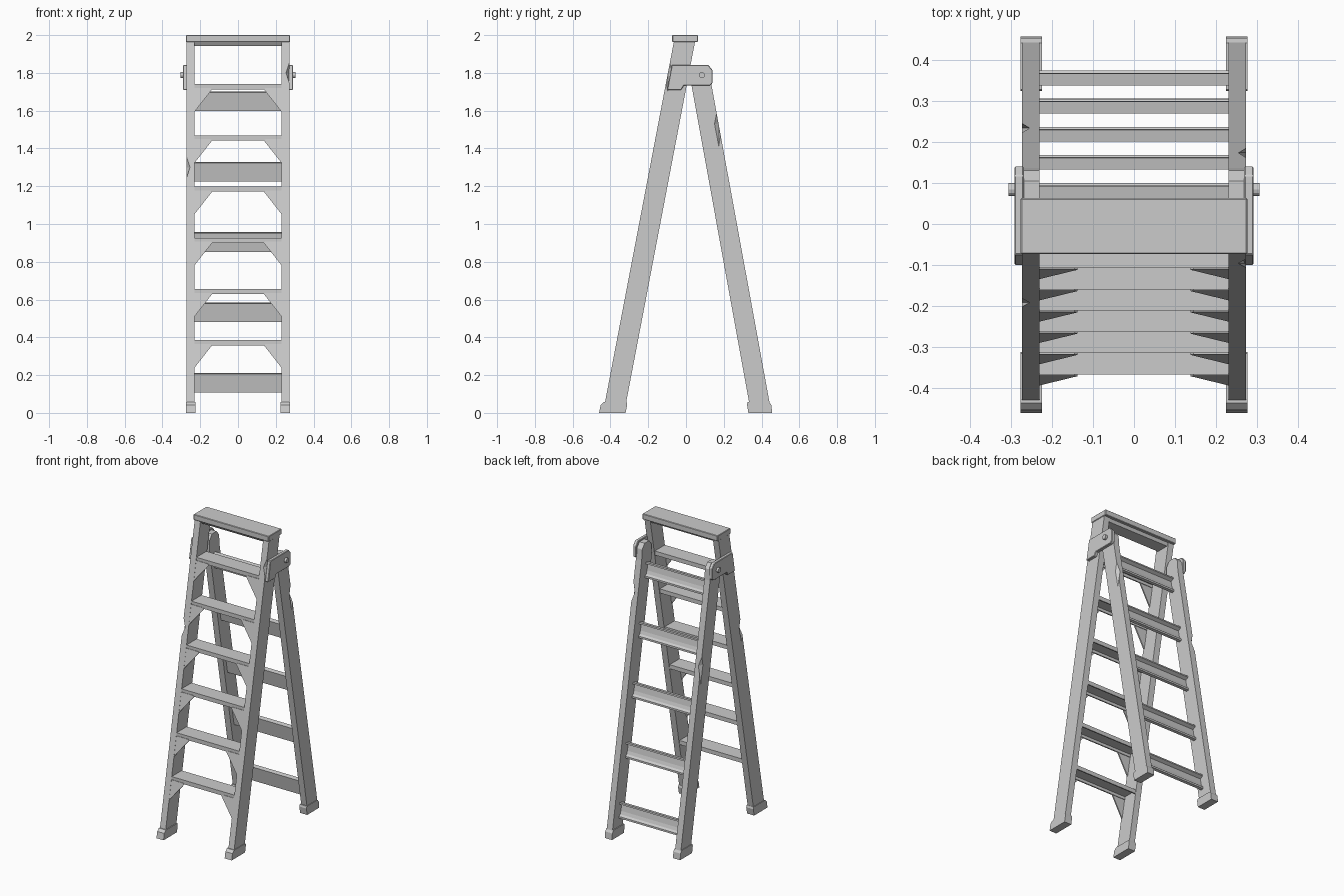
import bpy, bmesh
from mathutils import Vector

if "Cube" in bpy.data.objects:
    bpy.data.objects.remove(bpy.data.objects["Cube"])


def finish(name, bm):
    bmesh.ops.recalc_face_normals(bm, faces=bm.faces)
    me = bpy.data.meshes.new(name)
    bm.to_mesh(me)
    bm.free()
    ob = bpy.data.objects.new(name, me)
    bpy.context.scene.collection.objects.link(ob)
    return ob


def extrude(name, pts, direction):
    """Closed 3D polygon pushed along a vector."""
    bm = bmesh.new()
    f = bm.faces.new([bm.verts.new(p) for p in pts])
    r = bmesh.ops.extrude_face_region(bm, geom=[f])
    bmesh.ops.translate(bm, vec=Vector(direction),
                        verts=[v for v in r["geom"] if isinstance(v, bmesh.types.BMVert)])
    return finish(name, bm)


def side_profile(name, yz, x0, x1):
    return extrude(name, [(x0, y, z) for y, z in yz], (x1 - x0, 0, 0))


def bevel(ob, width):
    m = ob.modifiers.new("Bevel", "BEVEL")
    m.width, m.segments = width, 1
    m.limit_method, m.angle_limit = "ANGLE", 0.6


def chip(ob, loc, size):
    """Carve a small faceted nick out of a rail edge."""
    bm = bmesh.new()
    bmesh.ops.create_uvsphere(bm, u_segments=4, v_segments=2, radius=1)
    bmesh.ops.scale(bm, vec=size, verts=bm.verts)
    bmesh.ops.translate(bm, vec=loc, verts=bm.verts)
    cutter = finish("chip_cutter", bm)
    cutter.hide_render = True
    m = ob.modifiers.new("Chip", "BOOLEAN")
    m.operation, m.object = "DIFFERENCE", cutter
    bpy.context.view_layer.objects.active = ob
    bpy.ops.object.modifier_apply(modifier=m.name)
    bpy.data.objects.remove(cutter)


def front_y(z):   # front edge of the front rail
    return -0.43 + 0.191 * (z - 0.05)


def back_y(z):    # inner edge of the back rail
    return 0.335 - 0.1835 * (z - 0.05)


# Rails, feet, hinges: one set per side
for s, side in ((-1, "left"), (1, "right")):
    front = side_profile("front_rail_" + side,
                         [(front_y(0.03), 0.03), (front_y(0.03) + 0.112, 0.03),
                          (front_y(1.97) + 0.112, 1.97), (front_y(1.97), 1.97)],
                         s * 0.23, s * 0.272)
    back = side_profile("back_rail_" + side,
                        [(back_y(0.03), 0.03), (back_y(0.03) + 0.108, 0.03),
                         (0.136, 1.73), (0.13, 1.8), (0.105, 1.832),
                         (0.055, 1.832), (0.032, 1.8), (0.03, 1.73)],
                        s * 0.23, s * 0.272)
    fz = 1.3 if s < 0 else 1.8
    bz = 1.2 if s < 0 else 1.53
    chip(front, (s * 0.274, front_y(fz), fz), (0.02, 0.025, 0.11))
    chip(back, (s * 0.274, back_y(bz) + 0.11, bz), (0.02, 0.025, 0.13))

    # Rubber feet
    side_profile("front_foot_" + side,
                 [(-0.46, 0), (-0.32, 0), (-0.311, 0.045), (-0.315, 0.058),
                  (-0.435, 0.058), (-0.452, 0.042)], s * 0.224, s * 0.276)
    side_profile("back_foot_" + side,
                 [(0.33, 0), (0.456, 0), (0.452, 0.042), (0.44, 0.058),
                  (0.327, 0.058), (0.323, 0.045)], s * 0.224, s * 0.276)

    # Hinge plate and pivot bolt
    plate = side_profile("hinge_plate_" + side,
                         [(-0.1, 1.71), (-0.025, 1.71), (-0.012, 1.732), (0.125, 1.732),
                          (0.14, 1.745), (0.14, 1.815), (0.118, 1.842), (-0.075, 1.842)],
                         s * 0.268, s * 0.291)
    bevel(plate, 0.003)
    bpy.ops.mesh.primitive_cylinder_add(vertices=12, radius=0.016, depth=0.045,
                                        location=(s * 0.283, 0.084, 1.788),
                                        rotation=(0, 1.5708, 0))
    bpy.context.object.name = "pivot_bolt_" + side

# Top cap and the crosspiece beneath it
cap = side_profile("top_cap", [(-0.073, 1.963), (0.063, 1.963), (0.063, 2.0), (-0.073, 2.0)],
                   -0.276, 0.276)
bevel(cap, 0.003)
side_profile("cap_crosspiece", [(-0.064, 1.965), (-0.05, 1.943), (0.035, 1.943), (0.045, 1.965)],
             -0.232, 0.232)

# Front steps: downturned channel with two corner braces each
for i in range(6):
    z = 0.385 + 0.271 * i
    y = front_y(z)
    d, t, h = 0.105, 0.008, 0.027
    side_profile(f"step_{i + 1}",
                 [(y, z), (y + d, z), (y + d, z - h), (y + d - t, z - h), (y + d - t, z - t),
                  (y + t, z - t), (y + t, z - h), (y, z - h)], -0.232, 0.232)
    for s, side in ((-1, "left"), (1, "right")):
        extrude(f"step_brace_{i + 1}_{side}",
                [(s * x, front_y(b) + 0.001, b) for x, b in
                 ((0.232, z - 0.02), (0.145, z - 0.02), (0.137, z - 0.027), (0.232, z - 0.148))],
                (0, 0.008, 0))

# Back rungs: channel open to the rear, leaning with the rails
rung = [(0, 0), (0.018, 0), (0.02, 0.012), (0.01, 0.024), (0.006, 0.045),
        (0.006, 0.082), (0.029, 0.09), (0.029, 0.1), (0, 0.1)]
for i in range(5):
    z = 0.108 + 0.3725 * i
    y = back_y(z) + 0.031
    side_profile(f"back_rung_{i + 1}",
                 [(y + 0.983 * u - 0.181 * v, z + 0.181 * u + 0.983 * v) for u, v in rung],
                 -0.232, 0.232)
